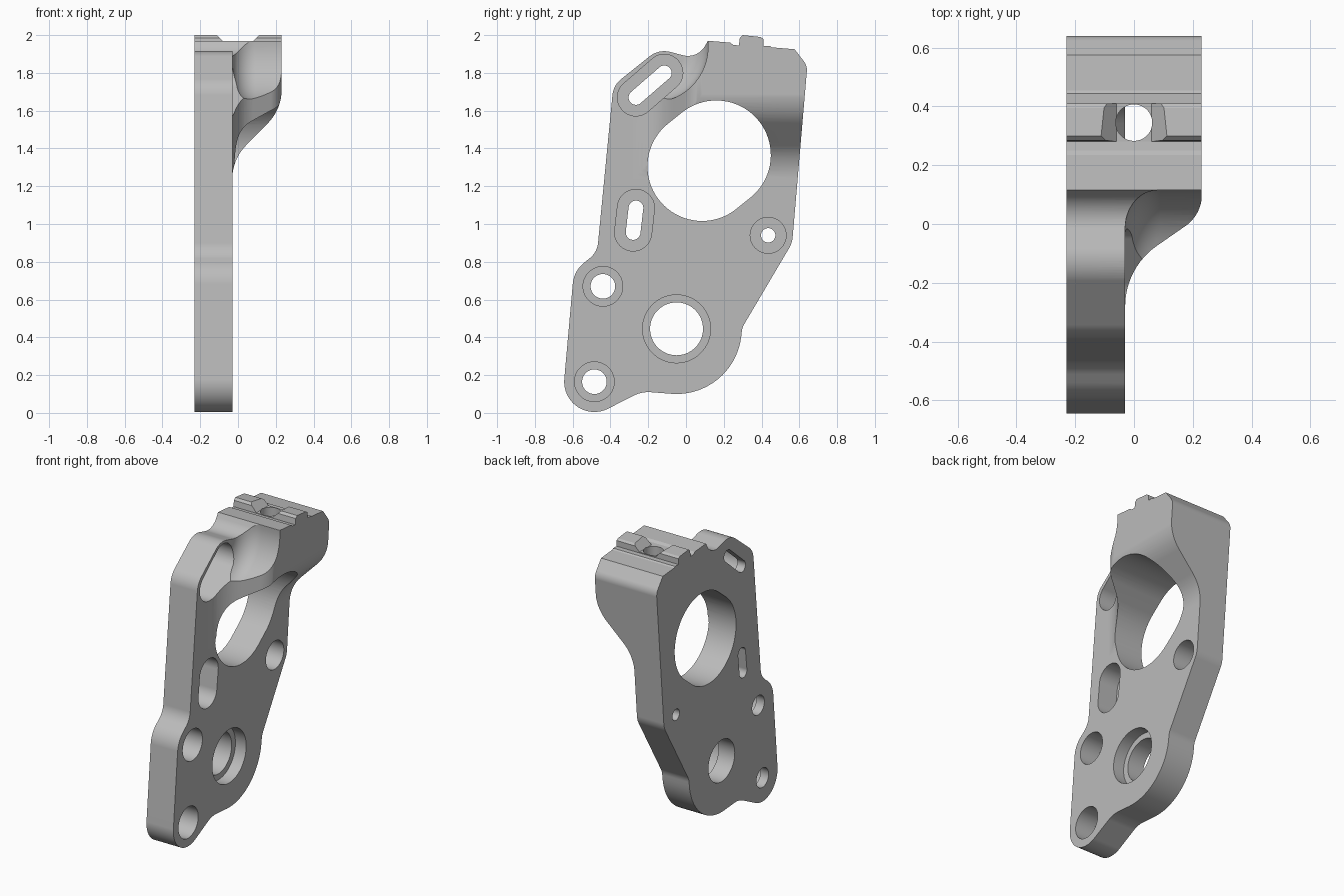
import bpy, bmesh
from math import atan2, acos, cos, sin, pi, hypot, radians, ceil
from mathutils import Vector, Matrix

old = bpy.data.objects.get("Cube")
if old:
    bpy.data.objects.remove(old, do_unlink=True)

FACE, BACK, TOP = -0.03, -0.23, 0.23   # plate front, plate back, block front (x)

metal = bpy.data.materials.new("machined_grey")
metal.use_nodes = True
metal.diffuse_color = (0.5, 0.5, 0.5, 1)
metal.node_tree.nodes["Principled BSDF"].inputs["Base Color"].default_value = (0.5, 0.5, 0.5, 1)


def belt(circles):
    """Counter-clockwise outline of tangent arcs: r > 0 convex, r < 0 concave, 0 a corner."""
    n = len(circles)
    normals = []
    for i in range(n):
        (ax, ay, ar), (bx, by, br) = circles[i], circles[(i + 1) % n]
        dx, dy = bx - ax, by - ay
        k = max(-1, min(1, (ar - br) / hypot(dx, dy)))
        normals.append(atan2(dy, dx) - acos(k))
    pts = []
    for i, (x, y, r) in enumerate(circles):
        start, end = normals[i - 1], normals[i]
        if r == 0:
            pts.append((x, y))
            continue
        sweep = (end - start) % (2 * pi) if r > 0 else -((start - end) % (2 * pi))
        if abs(sweep) > 6.2:
            sweep = 0
        steps = max(1, ceil(abs(sweep) / radians(5)))
        for s in range(steps + 1):
            a = start + sweep * s / steps
            p = (x + r * cos(a), y + r * sin(a))
            if not pts or hypot(p[0] - pts[-1][0], p[1] - pts[-1][1]) > 1e-4:
                pts.append(p)
    return pts


def finish(name, bm):
    bmesh.ops.recalc_face_normals(bm, faces=bm.faces[:])
    mesh = bpy.data.meshes.new(name)
    bm.to_mesh(mesh)
    bm.free()
    mesh.materials.append(metal)
    ob = bpy.data.objects.new(name, mesh)
    bpy.context.scene.collection.objects.link(ob)
    return ob


def prism(name, pts, axis, lo, hi):
    """Extrude a 2D outline along an axis."""
    def place(p, d):
        return {"x": (d, *p), "y": (p[0], d, p[1]), "z": (*p, d)}[axis]
    bm = bmesh.new()
    face = bm.faces.new([bm.verts.new(place(p, lo)) for p in pts])
    moved = bmesh.ops.extrude_face_region(bm, geom=[face])["geom"]
    step = Vector(place((0, 0), hi - lo))
    bmesh.ops.translate(bm, vec=step, verts=[v for v in moved if isinstance(v, bmesh.types.BMVert)])
    return finish(name, bm)


def disc(y, z, r):
    return [(y + r * cos(i * pi / 36), z + r * sin(i * pi / 36)) for i in range(72)]


def slot(a, b, r):
    return belt([(*a, r), (*b, r)])


def cut(body, cutter):
    cutter.hide_render = True
    mod = body.modifiers.new("cut", "BOOLEAN")
    mod.operation, mod.solver, mod.object = "DIFFERENCE", "EXACT", cutter
    bpy.context.view_layer.objects.active = body
    bpy.ops.object.modifier_apply(modifier=mod.name)
    bpy.data.objects.remove(cutter, do_unlink=True)


# Side outline (y, z, radius): lower lobes, right flank, railed top, slot lobe, left flank
outline = [
    (-.485, .165, .16), (-.20, -.06, -.17), (-.05, .445, .345), (.395, .42, -.1),
    (.435, .94, .13), (.565, 1.815, .075), (.575, 1.925, 0),
    (.455, 1.935, 0), (.445, 1.942, 0), (.41, 1.942, 0), (.41, 1.98, 0), (.395, 1.99, 0),
    (.30, 2.0, 0), (.285, 1.985, 0), (.28, 1.945, 0), (.25, 1.948, 0), (.235, 1.96, 0),
    (.116, 1.97, 0), (.01, 1.995, -.105), (-.115, 1.79, .125), (-.265, 1.67, .125),
    (-.585, .912, -.12), (-.44, .67, .16),
]
bracket = prism("mounting_bracket", belt(outline), "x", BACK, TOP)

# S-shaped reliefs that leave the thick block only at the upper rear
cut(bracket, prism("underside_relief", belt([
    (.5, -.2, 0), (.5, 1.9, 0), (.231, 1.9, 0), (-.019, 1.71, -.25),
    (.22, 1.24, .25), (FACE, -.2, 0)]), "y", -1, 1))
cut(bracket, prism("front_relief", belt([
    (.5, -.9, 0), (.5, .3, 0), (.231, .3, 0), (.101, .10, -.13),
    (.22, -.28, .25), (FACE, -.9, 0)]), "z", -.5, 2.5))

# Round scoop with a filleted floor beside the upper slot
R, F = .297, .12
profile = [(FACE, 0)]
profile += [(FACE + F - F * cos(a), R - F + F * sin(a)) for a in (i * pi / 28 for i in range(15))]
profile += [(.5, R), (.5, 0)]
bm = bmesh.new()
verts = [bm.verts.new((x, r, 0)) for x, r in profile]
edges = [bm.edges.new(pair) for pair in zip(verts, verts[1:])]
bmesh.ops.spin(bm, geom=verts + edges, cent=(0, 0, 0), axis=(1, 0, 0),
               angle=2 * pi, steps=72, use_duplicate=False)
bmesh.ops.remove_doubles(bm, verts=bm.verts[:], dist=1e-4)
bmesh.ops.transform(bm, matrix=Matrix.Translation((0, -.18, 1.94)), verts=bm.verts[:])
cut(bracket, finish("scoop", bm))

# Large elongated bore
cut(bracket, prism("main_bore", slot((.085, 1.305), (.16, 1.365), .289), "x", -1, 1))

# Counterbored holes: y, z, through radius, counterbore radius, depth
for y, z, r, wide, depth in [(-.44, .67, .065, .105, .14), (-.485, .165, .065, .105, .14),
                             (.435, .94, .038, .095, .14), (-.05, .445, .14, .18, .08)]:
    cut(bracket, prism("counterbore", disc(y, z, wide), "x", FACE - depth, .5))
    cut(bracket, prism("through_hole", disc(y, z, r), "x", -1, .5))

# Counterbored slots
for a, b in [((-.265, 1.67), (-.115, 1.80)), ((-.28, .955), (-.265, 1.085))]:
    cut(bracket, prism("slot_recess", slot(a, b, .098), "x", FACE - .14, .5))
    cut(bracket, prism("slot_through", slot(a, b, .039), "x", -1, .5))

# Notch across the top rib and the vertical screw hole
cut(bracket, prism("rib_notch", [(-.06, 1.948), (.06, 1.948), (.125, 2.013), (-.125, 2.013)],
                   "y", .27, .42))
cut(bracket, prism("screw_hole", disc(0, .345, .062), "z", 1.4, 2.2))

# Smooth the curved walls, keep machined edges crisp
bpy.ops.object.select_all(action="DESELECT")
bracket.select_set(True)
bpy.context.view_layer.objects.active = bracket
bpy.ops.object.shade_smooth_by_angle(angle=radians(25))
weighted = bracket.modifiers.new("weighted_normals", "WEIGHTED_NORMAL")
weighted.keep_sharp = True
